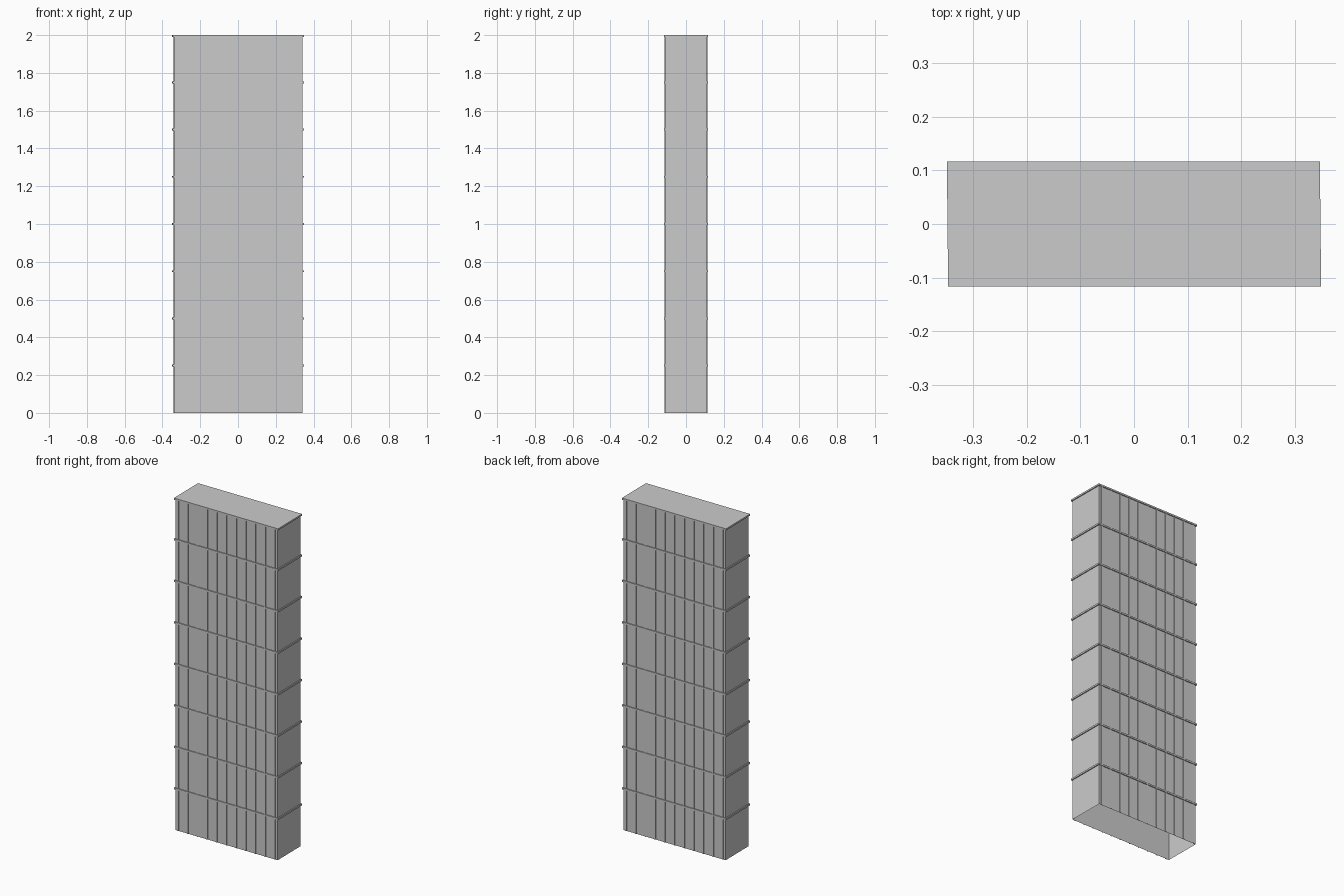
import bpy, bmesh

if "Cube" in bpy.data.objects:
    bpy.data.objects.remove(bpy.data.objects["Cube"])

HX, HY, H = 0.341, 0.111, 2.0   # half width, half depth, height of the tower
FLOORS = 8
SHEAR = 0.01                    # the footprint is slightly skewed


def pt(x, y, z):
    return (x - SHEAR * y, y, z)


def ring(bm, hx, hy, z):
    return [bm.verts.new(pt(sx * hx, sy * hy, z))
            for sx, sy in ((-1, -1), (1, -1), (1, 1), (-1, 1))]


def bridge(bm, a, b):
    for i in range(4):
        j = (i + 1) % 4
        bm.faces.new((a[i], a[j], b[j], b[i]))


def finish(bm, name):
    me = bpy.data.meshes.new(name)
    bm.to_mesh(me)
    bm.free()
    ob = bpy.data.objects.new(name, me)
    bpy.context.collection.objects.link(ob)
    return ob


# Outer walls, open at the bottom, one band per floor
bm = bmesh.new()
levels = [ring(bm, HX, HY, H * i / FLOORS) for i in range(FLOORS + 1)]
for lo, hi in zip(levels, levels[1:]):
    bridge(bm, lo, hi)
finish(bm, "walls")

# Projecting ledges at every floor line
for i in range(1, FLOORS):
    z = H * i / FLOORS
    bm = bmesh.new()
    loops = [ring(bm, hx, hy, zz) for hx, hy, zz in (
        (HX, HY, z - 0.005), (HX + 0.006, HY + 0.0055, z - 0.005),
        (HX + 0.006, HY + 0.0055, z + 0.005), (HX, HY, z + 0.005))]
    for a, b in zip(loops, loops[1:]):
        bridge(bm, a, b)
    finish(bm, f"ledge_{i}")

# Flat roof with its projecting rim
bm = bmesh.new()
a = ring(bm, HX, HY, H - 0.01)
b = ring(bm, HX + 0.006, HY + 0.0055, H - 0.01)
c = ring(bm, HX + 0.006, HY + 0.0055, H)
bridge(bm, a, b)
bridge(bm, b, c)
bm.faces.new(c)
finish(bm, "roof")

# Vertical mullions on the front and back faces
for side, name in ((-1, "front_mullions"), (1, "back_mullions")):
    bm = bmesh.new()
    for i in range(11):
        x = -0.322 + 0.0644 * i
        y0, y1 = side * HY, side * (HY + 0.0035)
        prof = ((x - 0.004, y0), (x - 0.004, y1), (x + 0.004, y1), (x + 0.004, y0))
        lo = [bm.verts.new(pt(px, py, 0)) for px, py in prof]
        hi = [bm.verts.new(pt(px, py, H - 0.005)) for px, py in prof]
        for k in range(3):
            bm.faces.new((lo[k], lo[k + 1], hi[k + 1], hi[k]))
        bm.faces.new(lo)
    bmesh.ops.recalc_face_normals(bm, faces=bm.faces)
    finish(bm, name)
